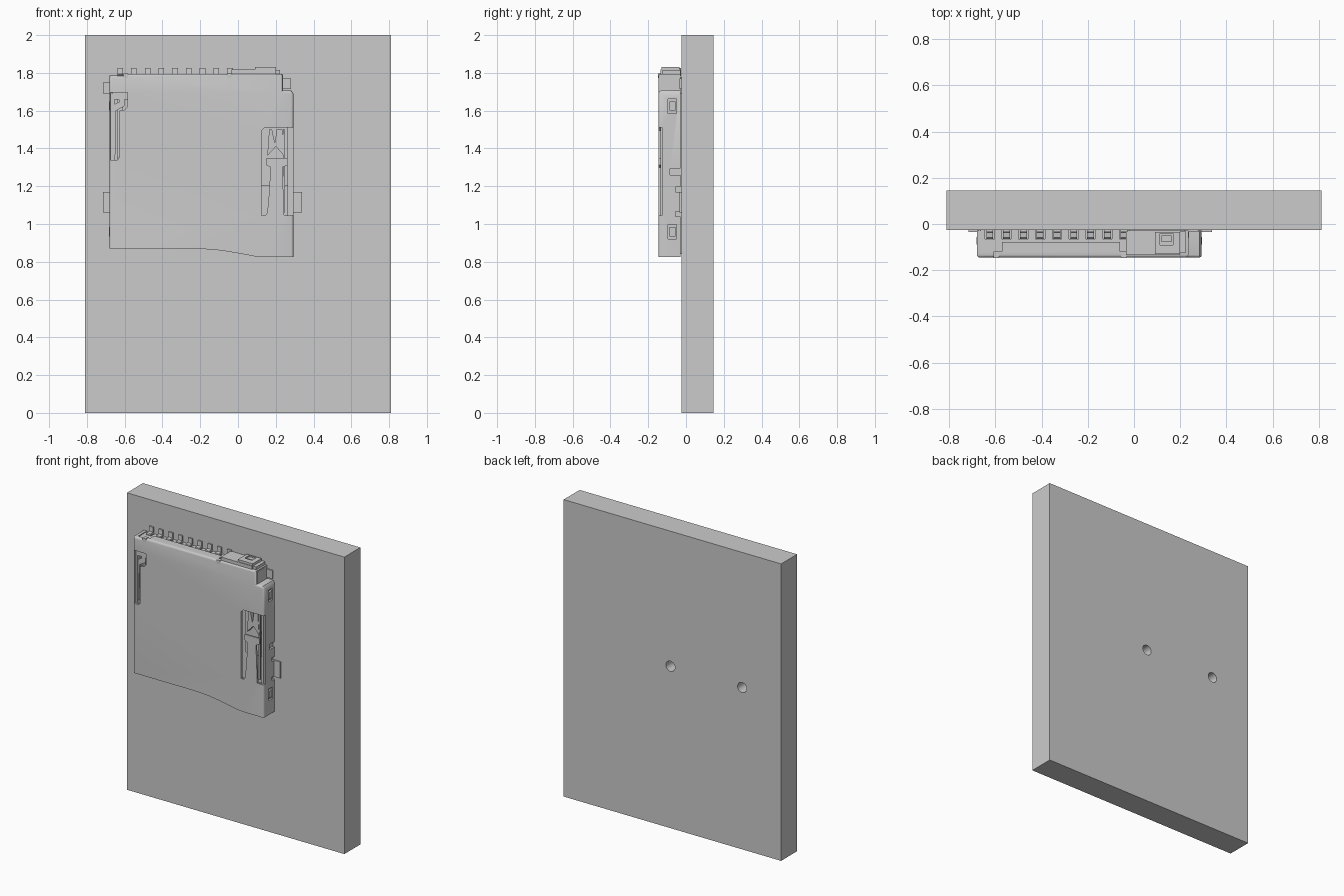
import bpy, bmesh, math


def finish(name, bm):
    bmesh.ops.recalc_face_normals(bm, faces=bm.faces[:])
    me = bpy.data.meshes.new(name)
    bm.to_mesh(me)
    bm.free()
    ob = bpy.data.objects.new(name, me)
    bpy.context.collection.objects.link(ob)
    return ob


def prism(name, pts, lo, hi, axis='y', rounded=None, r=0.012):
    """Extrude an outline: (x, z) along y, or (y, z) along x.
    rounded: test on an edge midpoint of the low face that picks bends."""
    bm = bmesh.new()
    put = (lambda p, d: (p[0], d, p[1])) if axis == 'y' else (lambda p, d: (d, p[0], p[1]))
    a = [bm.verts.new(put(p, lo)) for p in pts]
    b = [bm.verts.new(put(p, hi)) for p in pts]
    n = len(pts)
    bm.faces.new(a)
    bm.faces.new(b[::-1])
    for i in range(n):
        bm.faces.new((a[i], b[i], b[(i + 1) % n], a[(i + 1) % n]))
    if rounded:
        bmesh.ops.recalc_face_normals(bm, faces=bm.faces[:])
        edges = [e for e in bm.edges
                 if all(abs(v.co.y - lo) < 1e-6 for v in e.verts)
                 and rounded((e.verts[0].co + e.verts[1].co) / 2)]
        bmesh.ops.bevel(bm, geom=edges, offset=r, segments=3, profile=0.5, affect='EDGES')
    return finish(name, bm)


def box(name, x0, x1, y0, y1, z0, z1):
    return prism(name, [(x0, z0), (x1, z0), (x1, z1), (x0, z1)], y0, y1)


def rod(name, x, z, r, y0, y1, n=24):
    return prism(name, [(x + r * math.cos(i * math.tau / n), z + r * math.sin(i * math.tau / n))
                        for i in range(n)], y0, y1)


def cut(ob, *cutters):
    for c in cutters:
        c.hide_render = True
        m = ob.modifiers.new("cut", 'BOOLEAN')
        m.operation, m.object, m.solver = 'DIFFERENCE', c, 'EXACT'
        bpy.context.view_layer.objects.active = ob
        bpy.ops.object.modifier_apply(modifier=m.name)
        bpy.data.objects.remove(c)


def smooth(ob):
    bpy.ops.object.select_all(action='DESELECT')
    ob.select_set(True)
    bpy.context.view_layer.objects.active = ob
    bpy.ops.object.shade_smooth_by_angle(angle=math.radians(35))


FRONT, BOARD = -0.145, -0.025

# Circuit board with two locating holes
HOLES = ((0.015, 1.09), (-0.52, 1.09))
board = box("board", -0.81, 0.81, BOARD, 0.145, 0, 2)
cut(board, *[rod("hole_cutter", x, z, 0.034, -0.1, 0.2) for x, z in HOLES])
smooth(board)

# Folded sheet-metal shell
outline = [(-0.68, 0.869), (-0.257, 0.869), (-0.177, 0.867), (-0.12, 0.863), (-0.07, 0.857),
           (0.008, 0.844), (0.087, 0.829), (0.14, 0.824), (0.293, 0.824), (0.293, 1.69),
           (0.283, 1.706), (0.235, 1.706), (0.235, 1.795), (-0.585, 1.795), (-0.595, 1.785),
           (-0.68, 1.785)]
shell = prism("shell", outline, FRONT, -0.029, rounded=lambda m: m.z > 1.0)
cavity = prism("cavity_cutter", [(-0.668, 0.5), (0.281, 0.5), (0.281, 1.692), (0.223, 1.692),
                                 (0.223, 1.774), (-0.668, 1.774)], -0.133, 0.05)
pin_gap = box("pin_gap_cutter", -0.66, 0.02, -0.078, 0.05, 1.76, 1.9)
flap_left = box("flap_cutter", -0.66, -0.57, -0.12, 0.05, 1.76, 1.9)
flap_right = box("flap_cutter", -0.06, 0.02, -0.12, 0.05, 1.76, 1.9)
latch_slot = prism("latch_cutter", [
    (0.125, 1.495), (0.14, 1.51), (0.31, 1.51), (0.31, 1.045), (0.245, 1.045), (0.235, 1.3),
    (0.262, 1.312), (0.262, 1.35), (0.15, 1.35), (0.15, 1.312), (0.172, 1.3), (0.165, 1.17),
    (0.155, 1.06), (0.145, 1.045), (0.125, 1.045)], -0.2, -0.127)
switch_slot = prism("switch_cutter", [
    (-0.674, 1.695), (-0.585, 1.695), (-0.585, 1.62), (-0.6, 1.605), (-0.628, 1.6),
    (-0.63, 1.35), (-0.64, 1.338), (-0.674, 1.338)], -0.2, -0.125)
windows = [box("window_cutter", x - 0.03, x + 0.03, -0.095, -0.05, z, z + 0.078)
           for x in (-0.68, 0.293) for z in (0.92, 1.585)]
notches = [box("notch_cutter", 0.27, 0.32, y, 0, z, z + h)
           for y, z, h in ((-0.085, 1.26, 0.035), (-0.055, 1.17, 0.025), (-0.055, 1.04, 0.025))]
cut(shell, cavity, pin_gap, flap_left, flap_right, latch_slot, switch_slot, *windows, *notches)
smooth(shell)

# Plastic housing: floor, rear bar and side rails
box("housing_floor", -0.665, 0.278, -0.05, BOARD, 1.0, 1.69)
rear_bar = box("rear_bar", -0.665, 0.221, -0.132, BOARD, 1.66, 1.779)
XS = [-0.624 + 0.0727 * i for i in range(9)]
cut(rear_bar, *[box("slot_cutter", x - 0.02, x + 0.02, -0.065, 0, 1.76, 1.9) for x in XS])
box("left_rail", -0.667, -0.655, -0.132, BOARD, 0.89, 1.69)
box("right_rail", 0.262, 0.28, -0.126, BOARD, 0.84, 1.69)
prism("corner_block", [(-0.132, 1.69), (-0.04, 1.69), (-0.028, 1.72), (-0.028, 1.755),
                       (-0.045, 1.775), (-0.06, 1.79), (-0.132, 1.79)], 0.19, 0.238, axis='x')
for x, z in HOLES:
    smooth(rod("locating_peg", x, z, 0.028, -0.04, 0.03))
for side, x in (("left", -0.675), ("right", 0.287)):
    for z in (0.935, 1.6):
        box(side + "_clip", x - 0.007, x + 0.007, -0.088, -0.056, z, z + 0.048)

# Raised rear step and lump with a window
box("rear_step", -0.034, 0.09, -0.134, -0.029, 1.76, 1.817)
lump = box("rear_lump", 0.09, 0.2, -0.134, -0.029, 1.76, 1.817)
cap = box("lump_plate", 0.09, 0.2, -0.13, -0.035, 1.815, 1.832)
cut(cap, box("cap_cutter", 0.112, 0.168, -0.09, -0.042, 1.7, 1.9))
box("lump_tongue", 0.118, 0.162, -0.078, -0.05, 1.81, 1.828)
box("lump_shoulder", 0.2, 0.223, -0.125, -0.03, 1.78, 1.815)
for x in (-0.595, -0.045):
    box("hook_tab", x - 0.012, x + 0.012, -0.147, -0.12, 1.772, 1.797)

# Nine terminals: foot on the board, riser and spring beam in the card slot
for x in XS:
    prism("terminal", [(-0.064, 1.755), (-0.064, 1.784), (-0.058, 1.79), (-0.037, 1.793),
                       (-0.035, 1.825), (-0.026, 1.825), (-0.026, 1.783), (-0.05, 1.778),
                       (-0.054, 1.755)], x - 0.015, x + 0.015, axis='x')
    prism("contact_beam", [(-0.065, 1.665), (-0.055, 1.665), (-0.07, 1.36), (-0.058, 1.3),
                           (-0.066, 1.3), (-0.082, 1.36)], x - 0.015, x + 0.015, axis='x')

# Solder tabs lying on the board
for x0, x1, z0, z1 in ((0.28, 0.338, 1.06, 1.17), (0.22, 0.28, 1.715, 1.77),
                       (-0.715, -0.67, 1.06, 1.17), (-0.715, -0.67, 1.69, 1.75)):
    box("solder_tab", x0, x1, -0.034, BOARD, z0, z1)

# Card latch slider under the front cutout
box("slider_base", 0.12, 0.262, -0.09, -0.045, 1.2, 1.53)
prism("slider_cam", [(0.155, 1.36), (0.2, 1.41), (0.245, 1.36), (0.235, 1.5), (0.205, 1.5),
                     (0.195, 1.43), (0.18, 1.5), (0.165, 1.5)], -0.125, -0.088)
box("latch_rod", 0.238, 0.25, -0.122, -0.11, 1.06, 1.5)

# Card detection spring on the left
prism("switch_spring", [(-0.668, 1.36), (-0.65, 1.36), (-0.645, 1.6), (-0.6, 1.625),
                        (-0.6, 1.68), (-0.63, 1.68), (-0.63, 1.645), (-0.665, 1.63)],
      -0.128, -0.06)
